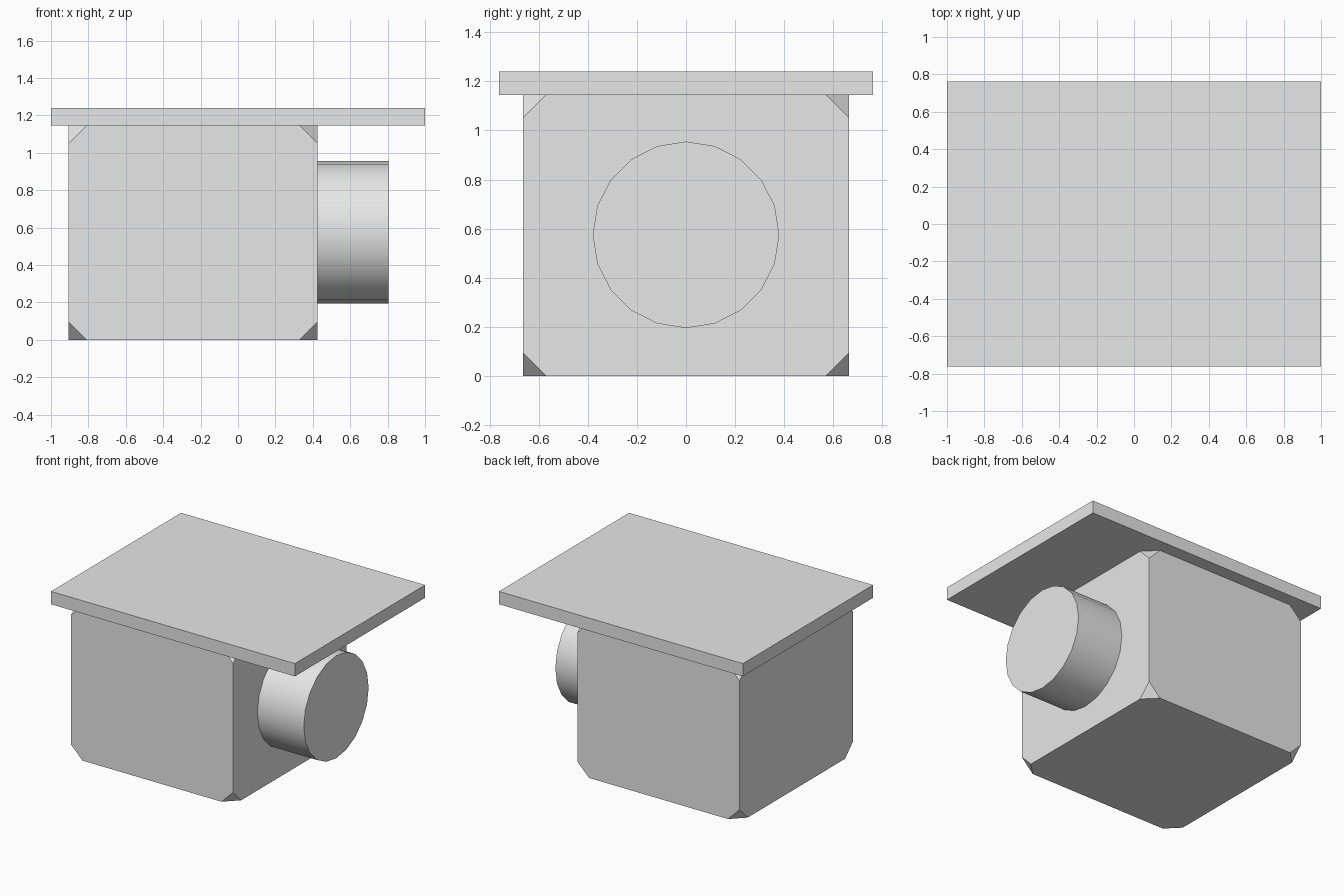
import bpy
import bmesh
import math
from mathutils import Matrix, Vector

cube = bpy.data.objects.get("Cube")
if cube:
    bpy.data.objects.remove(cube, do_unlink=True)

GREY = (0.8, 0.8, 0.8, 1.0)
grey = bpy.data.materials.new("light_grey")
grey.use_nodes = True
grey.diffuse_color = GREY
grey.node_tree.nodes["Principled BSDF"].inputs["Base Color"].default_value = GREY


def finish(name, bm):
    mesh = bpy.data.meshes.new(name)
    bm.to_mesh(mesh)
    bm.free()
    mesh.materials.append(grey)
    obj = bpy.data.objects.new(name, mesh)
    bpy.context.collection.objects.link(obj)
    return obj


def box(name, low, high, corner_cut=0):
    low, high = Vector(low), Vector(high)
    bm = bmesh.new()
    place = Matrix.Translation((low + high) / 2) @ Matrix.Diagonal((high - low).to_4d())
    bmesh.ops.create_cube(bm, size=1, matrix=place)
    if corner_cut:
        bmesh.ops.bevel(bm, geom=bm.verts[:], offset=corner_cut, segments=1,
                        affect='VERTICES', profile=0.5)
    return finish(name, bm)


# Body with snipped corners, and the flat lid overhanging it
body = box("body", (-0.905, -0.665, 0), (0.425, 0.665, 1.145), corner_cut=0.095)
lid = box("lid", (-1, -0.762, 1.145), (1, 0.762, 1.24))

# Round spout on the +x side, with a vertex at the top
bm = bmesh.new()
place = Matrix.Translation((0.615, 0, 0.575)) @ Matrix.Rotation(math.pi / 2, 4, 'Y')
bmesh.ops.create_cone(bm, cap_ends=True, segments=20, radius1=0.38, radius2=0.38,
                      depth=0.38, matrix=place)
spout = finish("spout", bm)
bpy.ops.object.select_all(action='DESELECT')
spout.select_set(True)
bpy.context.view_layer.objects.active = spout
bpy.ops.object.shade_smooth_by_angle(angle=math.radians(30))
